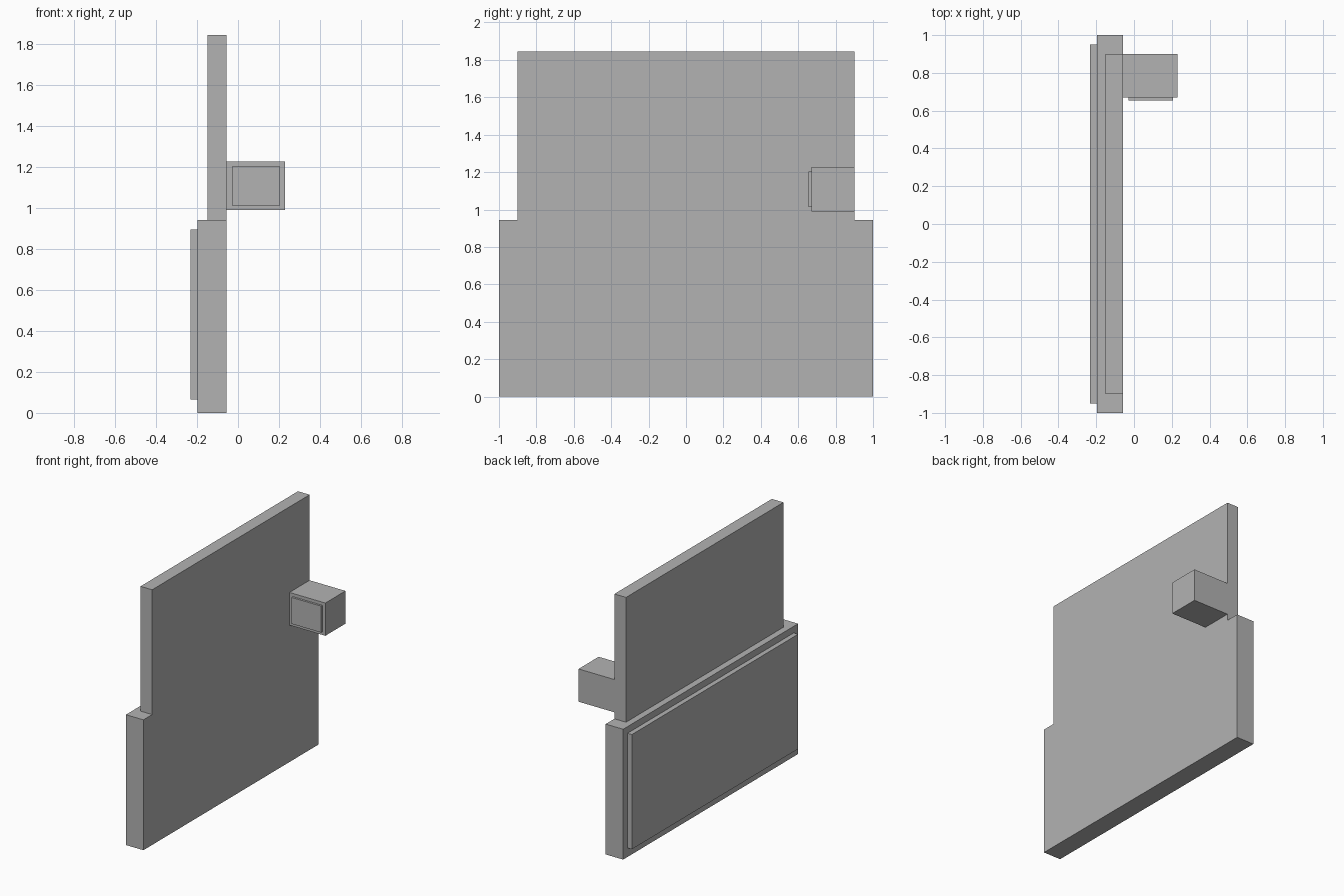
import bpy
import bmesh
from mathutils import Vector

cube = bpy.data.objects.get("Cube")
if cube:
    bpy.data.objects.remove(cube, do_unlink=True)

# Single plain grey
grey = bpy.data.materials.new("plain_grey")
grey.use_nodes = True
colour = (0.45, 0.45, 0.45, 1)
grey.diffuse_color = colour
grey.node_tree.nodes["Principled BSDF"].inputs["Base Color"].default_value = colour


def box(name, low, high):
    """Flat-faced box spanning two opposite corners."""
    low, high = Vector(low), Vector(high)
    bm = bmesh.new()
    bmesh.ops.create_cube(bm, size=1)
    bmesh.ops.scale(bm, vec=high - low, verts=bm.verts)
    mesh = bpy.data.meshes.new(name)
    bm.to_mesh(mesh)
    bm.free()
    mesh.materials.append(grey)
    obj = bpy.data.objects.new(name, mesh)
    obj.location = (low + high) / 2
    bpy.context.scene.collection.objects.link(obj)
    return obj


outer = -0.057   # shared outer plane of door and window
inner = -0.197   # inner side of the door
sill = 0.943     # height where the window meets the door

# Door slab, raised inner trim and narrower window pane
box("door_panel", (inner, -1, 0), (outer, 1, sill))
box("inner_trim", (-0.232, -0.95, 0.065), (inner, 0.95, 0.895))
box("window_pane", (-0.15, -0.9, sill), (outer, 0.9, 1.846))

# Side mirror with its raised glass
box("mirror_housing", (outer, 0.67, 0.99), (0.23, 0.9, 1.227))
box("mirror_glass", (-0.03, 0.655, 1.013), (0.206, 0.67, 1.204))
